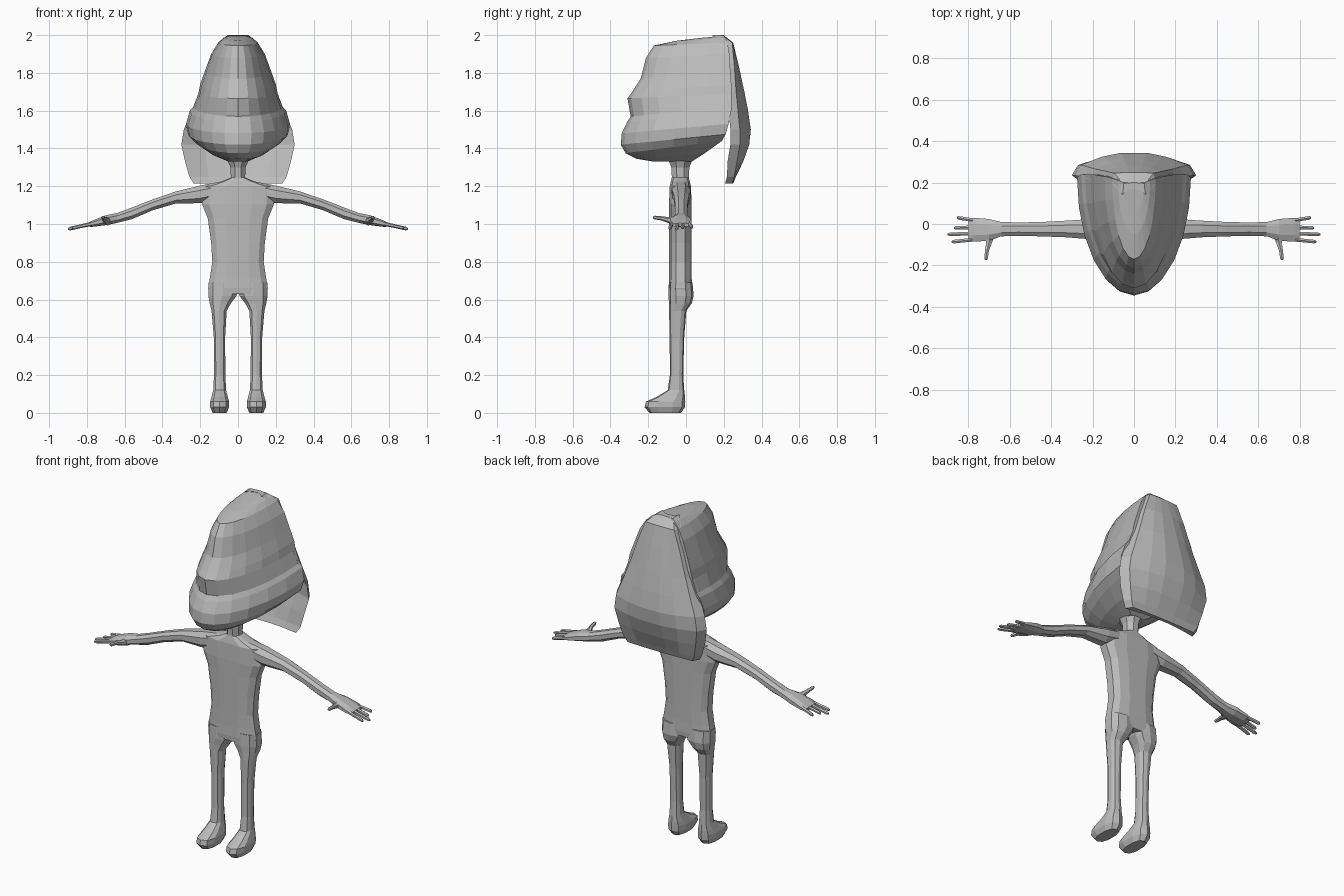
import bpy, bmesh, math
from mathutils import Vector

grey = bpy.data.materials.new("plain grey")
grey.diffuse_color = (0.5, 0.5, 0.5, 1)


def loft(name, rings, mirror=False):
    """Skin a list of closed point loops and cap both ends."""
    bm = bmesh.new()
    loops = [[bm.verts.new(p) for p in r] for r in rings]
    n = len(loops[0])
    for a, b in zip(loops, loops[1:]):
        for i in range(n):
            j = (i + 1) % n
            bm.faces.new((a[i], a[j], b[j], b[i]))
    bm.faces.new(loops[0])
    bm.faces.new(loops[-1])
    bmesh.ops.recalc_face_normals(bm, faces=bm.faces)
    me = bpy.data.meshes.new(name)
    bm.to_mesh(me)
    bm.free()
    me.materials.append(grey)
    ob = bpy.data.objects.new(name, me)
    bpy.context.collection.objects.link(ob)
    if mirror:
        ob.modifiers.new("mirror", 'MIRROR')
    return ob


def oval(c, u, v, n=8, p=1.0):
    """Rounded loop about c with half-axis vectors u and v; p < 1 is boxier."""
    c, u, v = Vector(c), Vector(u), Vector(v)

    def power(s):
        return math.copysign(abs(s) ** p, s)
    angles = [2 * math.pi * (i + 0.5) / n for i in range(n)]
    return [c + u * power(math.cos(a)) + v * power(math.sin(a)) for a in angles]


def upright(z, cx, cy, rx, ry, n=10, p=0.8):
    k = math.cos(math.pi / n) ** p       # widen so flats reach the radius
    return oval((cx, cy, z), (rx / k, 0, 0), (0, ry / k, 0), n, p)


# torso
torso = [(1.245, .04, .045), (1.225, .09, .05), (1.2, .18, .056), (1.105, .19, .06),
         (1.03, .16, .06), (.9, .142, .06), (.8, .136, .06), (.72, .148, .06),
         (.66, .158, .062), (.63, .15, .06)]
loft("torso", [upright(z, 0, -.03, w, d, 12, .7) for z, w, d in torso])

# neck
neck = [(1.2, .05, .05), (1.25, .038, .045), (1.3, .04, .048), (1.37, .07, .075)]
loft("neck", [upright(z, 0, -.03, w, d, 8, 1) for z, w, d in neck])

# legs and feet
leg = [(.69, .079, -.028, .077, .06), (.62, .082, -.026, .075, .064),
       (.58, .094, -.03, .056, .058), (.54, .1, -.044, .04, .044),
       (.4, .098, -.048, .03, .037), (.2, .097, -.05, .03, .034),
       (.12, .097, -.053, .034, .042), (.085, .097, -.08, .043, .072),
       (.06, .097, -.108, .05, .1), (.03, .097, -.112, .05, .103),
       (0, .097, -.11, .037, .08)]
loft("leg", [upright(*r) for r in leg], mirror=True)

# arms and palms: x, y, z, half depth, half height
arm = [(.05, -.03, 1.19, .05, .045), (.2, -.025, 1.157, .053, .05),
       (.33, -.024, 1.14, .043, .034), (.45, -.025, 1.102, .037, .031),
       (.56, -.025, 1.057, .035, .033), (.64, -.025, 1.032, .037, .028),
       (.7, -.028, 1.02, .056, .028), (.77, -.028, 1.002, .062, .018),
       (.8, -.028, .995, .057, .01)]
loft("arm", [oval((x, y, z), (0, d, 0), (0, 0, h), 8, .9) for x, y, z, d, h in arm],
     mirror=True)

# fingers: start y, end y, tip x
for y0, y1, tip in [(.017, .031, .855), (-.016, -.019, .87), (-.046, -.05, .9), (-.075, -.086, .88)]:
    rings = []
    for t, r in [(0, .011), (.5, .01), (.9, .01), (1, .005)]:
        x = .77 + (tip - .77) * t
        rings.append(oval((x, y0 + (y1 - y0) * t, 1.002 - .22 * (x - .77)),
                          (0, r, 0), (0, 0, r), 6))
    loft("finger", rings, mirror=True)

# thumbs
thumb = [(.69, -.05, 1.015, .024), (.7, -.09, 1.02, .016), (.71, -.13, 1.03, .011),
         (.714, -.165, 1.034, .01), (.715, -.175, 1.035, .005)]
loft("thumb", [oval((x, y, z), (r, 0, 0), (0, 0, r), 6) for x, y, z, r in thumb],
     mirror=True)

# head: front z, back z, front y, back y, half width
head = [(1.33, 1.33, -.17, .03, .05), (1.345, 1.375, -.26, .1, .14),
        (1.375, 1.44, -.32, .19, .225), (1.42, 1.475, -.345, .21, .265),
        (1.48, 1.53, -.34, .225, .275), (1.54, 1.6, -.312, .24, .255),
        (1.57, 1.62, -.293, .24, .237), (1.665, 1.69, -.31, .24, .21),
        (1.70, 1.74, -.285, .24, .2), (1.77, 1.81, -.24, .235, .175),
        (1.88, 1.9, -.212, .23, .142), (1.945, 1.96, -.17, .22, .105),
        (1.97, 1.985, -.05, .21, .078), (1.982, 1.998, .05, .2, .05)]


def head_ring(zf, zb, f, b, w, n=12):
    ring = []
    for i in range(n + 1):
        a = math.pi * (i / n - .5)
        k = math.cos(a)
        ring.append((w * math.sin(a), b - (b - f) * k, zb + (zf - zb) * k))
    return ring


loft("head", [head_ring(*r) for r in head])

# back hair: z, half width, side y, back y
hair = [(2.0, .055, .17, .2), (1.96, .105, .225, .25), (1.85, .152, .235, .278),
        (1.7, .205, .245, .312), (1.6, .245, .255, .332), (1.5, .287, .265, .347),
        (1.42, .30, .265, .338), (1.33, .28, .25, .305), (1.25, .257, .235, .265),
        (1.215, .235, .225, .25)]


def hair_ring(z, w, ys, yb):
    outer = [(w * .9 * s, yb - (yb - ys - .02) * s * s, z)
             for s in (-1, -.6, -.25, .25, .6, 1)]
    thick = .03 if z > 1.3 else .018
    inner = [(w * s, yb - thick - (yb - ys) * s * s, z)
             for s in (1, .6, .25, -.25, -.6, -1)]
    return outer + inner


loft("back_hair", [hair_ring(*r) for r in hair])
